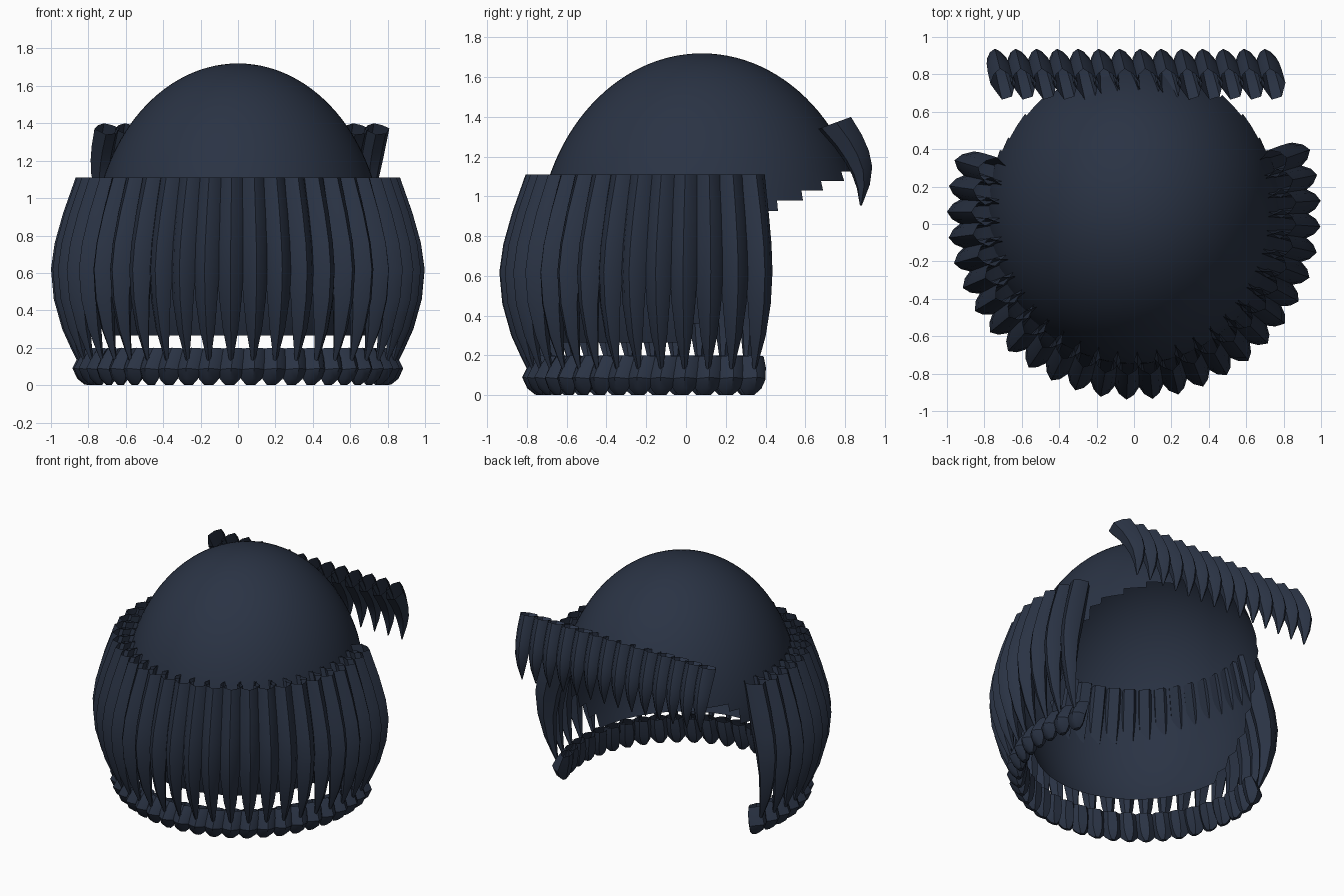
import bpy, bmesh, math
from mathutils import Vector

if "Cube" in bpy.data.objects:
    bpy.data.objects.remove(bpy.data.objects["Cube"])

hair = bpy.data.materials.new("dark navy")
hair.diffuse_color = (0.023, 0.033, 0.058, 1)
hair.use_nodes = True
hair.node_tree.nodes["Principled BSDF"].inputs["Base Color"].default_value = hair.diffuse_color

CY = 0.06  # centre of the side ring in y


def finish(name, bm, angle):
    bmesh.ops.recalc_face_normals(bm, faces=bm.faces)
    me = bpy.data.meshes.new(name)
    bm.to_mesh(me)
    bm.free()
    ob = bpy.data.objects.new(name, me)
    bpy.context.collection.objects.link(ob)
    me.materials.append(hair)
    bpy.ops.object.select_all(action='DESELECT')
    ob.select_set(True)
    bpy.context.view_layer.objects.active = ob
    bpy.ops.object.shade_smooth_by_angle(angle=math.radians(angle))
    return ob


# cross-section of a lock: (sideways factor, 0 inner .. 1 outer)
SECTION = [(-1, .5), (-.55, .82), (.05, 1), (.6, .84), (1, .55), (.45, .1), (-.4, 0)]


def add_lock(bm, rows, place):
    """Loft a lock, open at the root; rows are (outer r, outer z, inner r, inner z, half width)."""
    loops = []
    for ro, zo, ri, zi, w in rows:
        loops.append([bm.verts.new(place(t * w, ri + (ro - ri) * f, zi + (zo - zi) * f))
                      for t, f in SECTION])
    n = len(SECTION)
    for a, b in zip(loops, loops[1:]):
        for i in range(n):
            j = (i + 1) % n
            bm.faces.new((a[i], a[j], b[j], b[i]))
    bm.faces.new(loops[-1][::-1])


def around(angle, lean=0.0):
    """Placement on the ring, angle measured from the -y side."""
    s, c = math.sin(angle), math.cos(angle)

    def place(t, r, z):
        t += (z - .1) * lean
        return Vector((r * s + t * c, CY - r * c + t * s, z))
    return place


# scalp cap: ellipsoid with the face opening removed in steps
bm = bmesh.new()
bmesh.ops.create_uvsphere(bm, u_segments=64, v_segments=60, radius=1)
for v in bm.verts:
    v.co = Vector((v.co.x * .78, v.co.y * .83 + .08, v.co.z + .72))


def cut_height(y):
    if y < 0:
        return .28
    if y < .42:
        return .28 + y / .42 * .64
    return .94 + (y - .42) * .46


bmesh.ops.delete(bm, geom=[f for f in bm.faces
                           if f.calc_center_median().z < cut_height(f.calc_center_median().y)],
                 context='FACES')
finish("scalp_cap", bm, 60)

# long locks hanging around the back and sides
LONG = [(.868, 1.11, .70, 1.11, .076), (.935, .92, .745, .92, .077), (.98, .76, .79, .76, .076),
        (1.0, .62, .83, .62, .071), (.985, .46, .86, .46, .060), (.94, .30, .86, .30, .042),
        (.89, .19, .85, .19, .021), (.845, .10, .835, .10, .004)]
COUNT = 28
angles = [math.radians(-106.5 + 216 * i / (COUNT - 1)) for i in range(COUNT)]
bm = bmesh.new()
for a in angles:
    add_lock(bm, LONG, around(a))
finish("long_locks", bm, 40)

# short flipped ends forming the bottom ring
ENDS = [(.82, .20, .75, .19, .062), (.855, .15, .75, .13, .072), (.885, .09, .76, .07, .070),
        (.86, .035, .77, .03, .055), (.82, .003, .79, .0, .025)]
bm = bmesh.new()
for a in angles:
    add_lock(bm, ENDS, around(a, .1))
finish("curled_ends", bm, 30)

# straight row of fringe locks over the forehead
FRINGE = [(.83, 1.40, .665, 1.34, .068), (.885, 1.31, .745, 1.25, .066), (.92, 1.23, .795, 1.18, .061),
          (.937, 1.15, .835, 1.11, .051), (.925, 1.06, .86, 1.04, .033), (.885, .955, .875, .955, .004)]
bm = bmesh.new()
for i in range(14):
    x0 = -.72 + i * .111
    # each lock is skewed so its inner edge leans to +x
    add_lock(bm, FRINGE, lambda t, r, z: Vector((x0 + t + (.83 - r) * .25, r, z)))
finish("fringe_locks", bm, 40)
